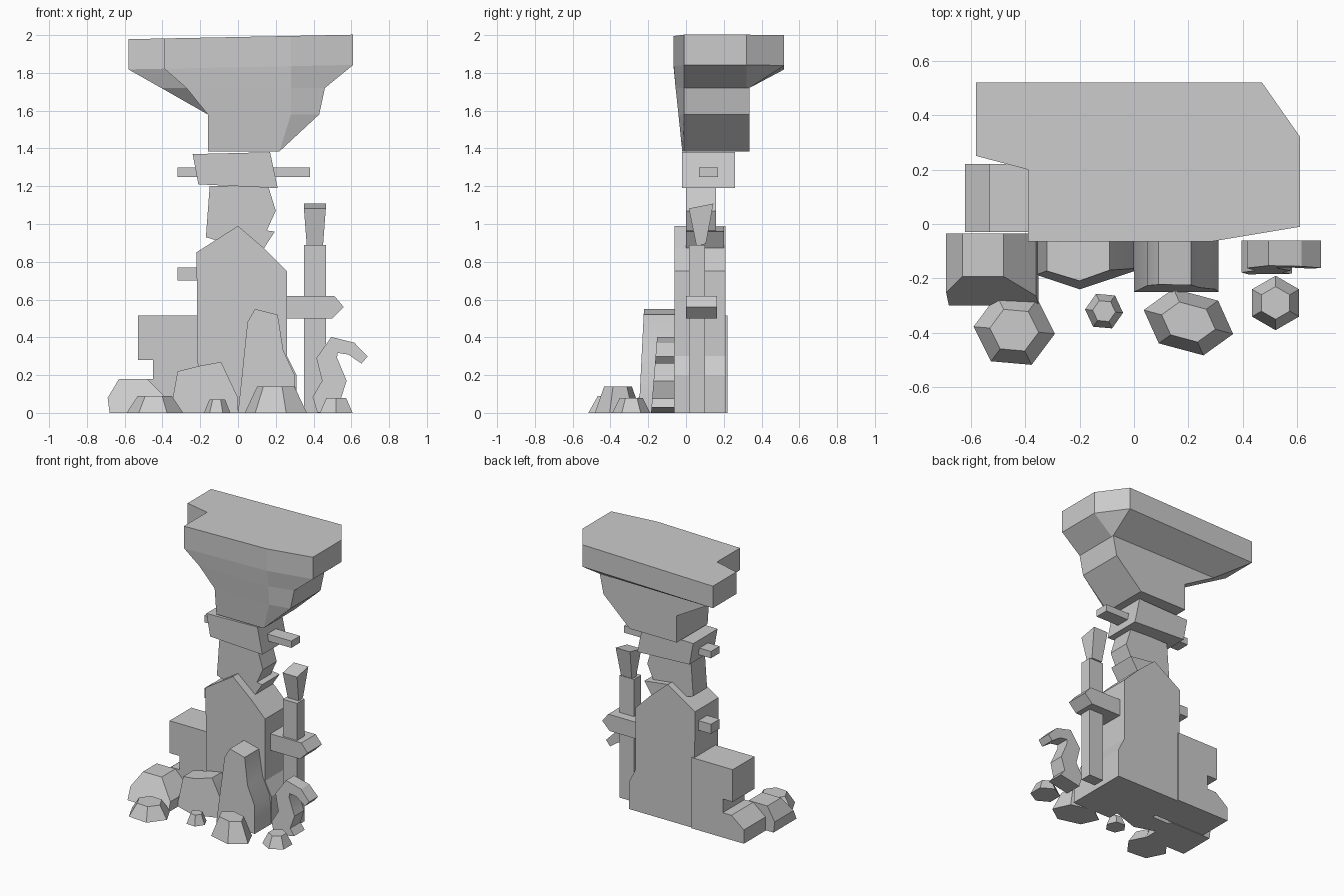
import bpy, bmesh, math
from mathutils import Vector

cube = bpy.data.objects.get("Cube")
if cube:
    bpy.data.objects.remove(cube, do_unlink=True)

# One plain stone colour for everything
stone = bpy.data.materials.new("grey_stone")
stone.use_nodes = True
grey = (.6, .6, .6, 1)
stone.diffuse_color = grey
stone.node_tree.nodes["Principled BSDF"].inputs["Base Color"].default_value = grey


def loft(name, rings, smooth=False):
    """Skin matching rings of points and close both ends."""
    bm = bmesh.new()
    loops = [[bm.verts.new(point) for point in ring] for ring in rings]
    for lower, upper in zip(loops, loops[1:]):
        for i in range(len(lower)):
            bm.faces.new((lower[i - 1], lower[i], upper[i], upper[i - 1]))
    bm.faces.new(loops[0])
    bm.faces.new(loops[-1])
    bmesh.ops.remove_doubles(bm, verts=bm.verts, dist=.001)
    bmesh.ops.recalc_face_normals(bm, faces=bm.faces)
    mesh = bpy.data.meshes.new(name)
    bm.to_mesh(mesh)
    bm.free()
    mesh.materials.append(stone)
    obj = bpy.data.objects.new(name, mesh)
    bpy.context.collection.objects.link(obj)
    if smooth:
        bpy.ops.object.select_all(action='DESELECT')
        obj.select_set(True)
        bpy.context.view_layer.objects.active = obj
        bpy.ops.object.shade_smooth_by_angle(angle=math.radians(30))


def prism(name, front, back, profile, lean=0, smooth=False):
    """Extrude an x-z profile along y; lean tips the front face backwards."""
    front_ring = [(x, front + lean * z, z) for x, z in profile]
    back_ring = [(x, back, z) for x, z in profile]
    loft(name, [front_ring, back_ring], smooth)


def box(name, left, right, front, back, bottom, top):
    prism(name, front, back, [(left, bottom), (right, bottom), (right, top), (left, top)])


def boulder(name, centre, length, width, height, turn):
    """Six-sided stone that tapers to a flat top."""
    def ring(scale, z):
        points = []
        for side in range(6):
            angle = math.tau * side / 6
            offset = Vector((length * math.cos(angle), width * math.sin(angle), 0)) * scale
            offset.rotate(Vector((0, 0, math.radians(turn))).to_track_quat('Z', 'Y')
                          if turn == 0 else spin(turn))
            points.append((centre[0] + offset.x, centre[1] + offset.y, z))
        return points
    loft(name, [ring(1, 0), ring(.6, height)])


def spin(degrees):
    from mathutils import Quaternion
    return Quaternion((0, 0, 1), math.radians(degrees))


def clamp(value, low, high):
    return max(low, min(value, high))


# Overhanging capital: a notched slab whose outline is clamped in towards the neck
slab = [(-.58, .52), (.47, .52), (.61, .32), (.61, -.01),
        (.28, -.065), (-.39, -.065), (-.39, .2), (-.58, .25)]
slab_top = [(x, y, 1.99 + x / 50) for x, y in slab]
slab_bottom = [(x, y, 1.83 + x / 50) for x, y in slab]
shoulder = [(clamp(x, x * .7, .46), clamp(y, -.055, .335), 1.72) for x, y in slab]
throat = [(clamp(x, -.16, .43), clamp(y, -.04, .335), 1.58) for x, y in slab]
foot = [(clamp(x, -.16, .22), clamp(y, -.02, .335), 1.385) for x, y in slab]
loft("capital", [slab_top, slab_bottom, shoulder, throat, foot])

# Neck: a skewed block over a bent one
prism("upper_neck", -.02, .26, [(-.24, 1.37), (.17, 1.38), (.21, 1.19), (-.21, 1.21)])
prism("lower_neck", 0, .16, [(-.15, 1.2), (.16, 1.2), (.2, 1.07), (.1, .85), (-.17, .93)])

# Pegs that run through the neck and the body
box("upper_peg", -.32, .38, .07, .17, 1.25, 1.3)
box("lower_peg", -.32, 0, .07, .17, .7, .77)

# Main pillar body with a projecting lip on its right shoulder
prism("pillar_body", -.06, .21, [(-.21, 0), (-.22, .85), (0, .99), (.14, .87), (.26, .75),
                                 (.26, .3), (.31, .2), (.31, 0)])
prism("shoulder_lip", 0, .2, [(0, .985), (.195, .96), (.13, .86)])

# Blocks stepping down beside the body
box("side_block", -.53, -.2, -.03, .22, .28, .515)
box("side_block_base", -.45, -.2, -.03, .22, 0, .28)
prism("side_step", -.03, .22, [(-.62, 0), (-.62, .1), (-.52, .18), (-.4, .18), (-.4, 0)])

# Slim post with a flared top and a pointed crossbar
box("post", .35, .465, .015, .1, 0, .89)


def flare_ring(half_width, half_depth, z):
    corners = [(-1, -1), (1, -1), (1, 1), (-1, 1)]
    return [(.407 + half_width * i, .08 + half_depth * j, z + half_depth * j / 5)
            for i, j in corners]


loft("post_flare", [flare_ring(.043, .025, .89), flare_ring(.058, .065, 1.095)])
prism("crossbar", 0, .165, [(.2, .62), (.51, .62), (.56, .56), (.5, .5), (.2, .5)])

# Rocks leaning against the pillar
prism("left_rock", -.3, -.035, [(-.68, 0), (-.69, .08), (-.63, .18), (-.48, .18),
                                (-.36, .06), (-.35, 0)], lean=.6, smooth=True)
mound = [(-.36, 0), (-.32, .22), (-.2, .25), (-.09, .27), (0, .08), (0, 0), (-.2, 0)]
ridge = [(x, -.24 + abs(x + .2) / 3 + z / 8, z) for x, z in mound]
loft("middle_rock", [ridge, [(x, -.06, z) for x, z in mound]], smooth=True)
prism("tall_rock", -.25, -.06, [(0, 0), (.05, .48), (.09, .55), (.21, .52), (.24, .33),
                                (.3, .2), (.31, 0)], lean=.05, smooth=True)

# Curling sprout: a wavy ribbon that gets thinner towards its hooked tip
spine = [Vector(p) for p in [(.5, 0), (.47, .08), (.51, .17), (.47, .29),
                             (.51, .36), (.6, .34), (.67, .28)]]
near_edge, far_edge = [], []
for i, point in enumerate(spine):
    along = spine[min(i + 1, len(spine) - 1)] - spine[max(i - 1, 0)]
    across = Vector((-along.y, along.x)).normalized() * (.085 - .01 * i)
    near_edge.append(point + across)
    far_edge.append(point - across)
outline = [(p.x, max(p.y, 0)) for p in near_edge + far_edge[::-1]]
prism("curled_sprout", -.185, -.06, outline, lean=.08, smooth=True)

# Loose stones in front
boulder("left_stone", (-.44, -.39), .15, .14, .09, turn=-5)
boulder("tiny_stone", (-.11, -.32), .07, .07, .07, turn=-5)
boulder("right_stone", (.2, -.36), .17, .12, .14, turn=-15)
boulder("far_right_stone", (.52, -.29), .1, .1, .08, turn=30)
